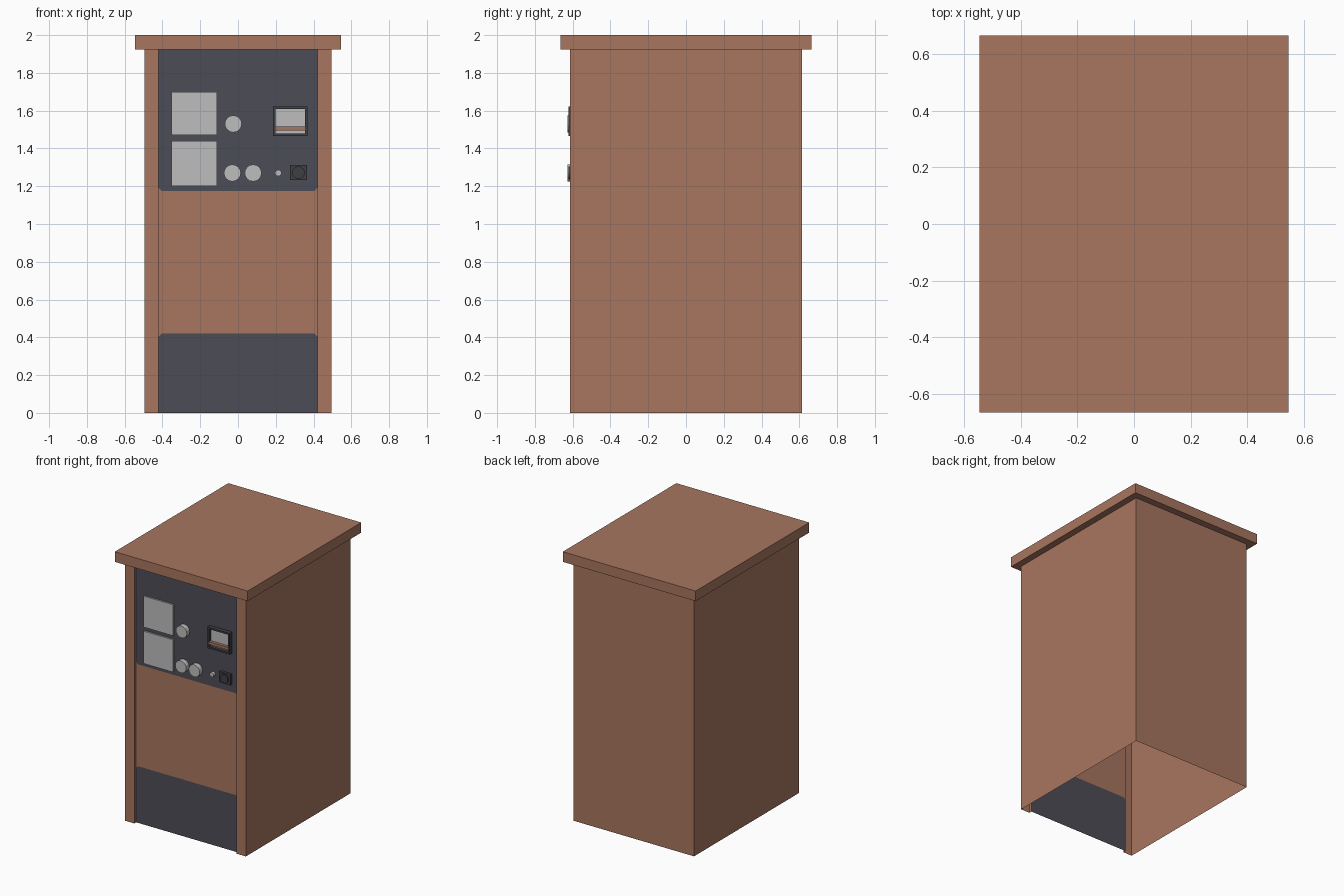
import bpy, bmesh, math
from mathutils import Matrix

if "Cube" in bpy.data.objects:
    bpy.data.objects.remove(bpy.data.objects["Cube"])


def material(name, rgb):
    m = bpy.data.materials.new(name)
    m.diffuse_color = (*rgb, 1)
    m.use_nodes = True
    m.node_tree.nodes["Principled BSDF"].inputs["Base Color"].default_value = m.diffuse_color
    return m


BROWN = material("brown_wood", (0.392, 0.181, 0.114))
SLATE = material("slate_panel", (0.073, 0.074, 0.093))
GREY = material("light_grey", (0.51, 0.51, 0.52))
DARK = material("dark_trim", (0.05, 0.05, 0.06))

FRONT, PANEL, BACK = -0.615, -0.593, 0.613   # y of frame, recessed panel, back
W, IN, H, TOP = 0.495, 0.42, 1.925, 2.0


def finish(name, bm, mat):
    me = bpy.data.meshes.new(name)
    bm.to_mesh(me)
    bm.free()
    me.materials.append(mat)
    ob = bpy.data.objects.new(name, me)
    bpy.context.collection.objects.link(ob)
    return ob


def box(name, x0, x1, y0, y1, z0, z1, mat):
    bm = bmesh.new()
    bmesh.ops.create_cube(bm, size=1)
    bmesh.ops.scale(bm, vec=(x1 - x0, y1 - y0, z1 - z0), verts=bm.verts)
    bmesh.ops.translate(bm, vec=((x0 + x1) / 2, (y0 + y1) / 2, (z0 + z1) / 2), verts=bm.verts)
    return finish(name, bm, mat)


def knob(name, x, z, r, y0, y1, mat, sides=16):
    bm = bmesh.new()
    bmesh.ops.create_cone(bm, cap_ends=True, segments=sides, radius1=r, radius2=r, depth=y1 - y0,
                          matrix=Matrix.Translation((x, (y0 + y1) / 2, z)) @ Matrix.Rotation(math.pi / 2, 4, 'X'))
    return finish(name, bm, mat)


def front_sheet(name, pts, mat):
    bm = bmesh.new()
    bm.faces.new([bm.verts.new((x, PANEL, z)) for x, z in pts])
    return finish(name, bm, mat)


# Cabinet shell: sides, back and front frame strips, open underneath
half = [(IN, PANEL), (IN, FRONT), (W, FRONT), (W, BACK)]
path = half + [(-x, y) for x, y in reversed(half)]
bm = bmesh.new()
low = [bm.verts.new((x, y, 0)) for x, y in path]
high = [bm.verts.new((x, y, H)) for x, y in path]
for i in range(len(path) - 1):
    bm.faces.new((low[i], low[i + 1], high[i + 1], high[i]))
finish("cabinet_shell", bm, BROWN)

# Overhanging lid
box("lid", -0.545, 0.545, -0.665, 0.665, H, TOP, BROWN)

# Recessed front: kick panel, door and control panel with clipped corners
C, Z1, Z2 = 0.015, 0.42, 1.175
kick_edge = [(IN, Z1 - C), (IN - C, Z1), (C - IN, Z1), (-IN, Z1 - C)]
control_edge = [(-IN, Z2 + C), (C - IN, Z2), (IN - C, Z2), (IN, Z2 + C)]
front_sheet("kick_panel", [(-IN, 0), (IN, 0)] + kick_edge, SLATE)
front_sheet("door_panel", kick_edge[::-1] + control_edge[::-1], BROWN)
front_sheet("control_panel", control_edge + [(IN, H), (-IN, H)], SLATE)

# Two square plates
for name, z0, z1 in (("upper_plate", 1.47, 1.70), ("lower_plate", 1.20, 1.44)):
    box(name, -0.352, -0.11, PANEL - 0.012, PANEL, z0, z1, GREY)

# Dials and small button
for name, x, z, r, d in (("upper_dial", -0.025, 1.53, 0.045, 0.035),
                         ("left_dial", -0.03, 1.27, 0.045, 0.035),
                         ("right_dial", 0.08, 1.27, 0.045, 0.035),
                         ("small_button", 0.213, 1.27, 0.017, 0.02)):
    knob(name, x, z, r, PANEL - d, PANEL, GREY)

# Meter: dark frame bars, pale window and brown ledge
x0, x1, z0, z1, t, yf = 0.185, 0.367, 1.465, 1.622, 0.013, PANEL - 0.03
for name, a, b, c, d in (("meter_frame_left", x0, x0 + t, z0, z1),
                         ("meter_frame_right", x1 - t, x1, z0, z1),
                         ("meter_frame_bottom", x0 + t, x1 - t, z0, z0 + t),
                         ("meter_frame_top", x0 + t, x1 - t, z1 - t, z1)):
    box(name, a, b, yf, PANEL, c, d, DARK)
box("meter_window", x0 + t, x1 - t, PANEL - 0.008, PANEL, z0 + t, z1 - t, GREY)
box("meter_ledge", x0 + t, x1 - t, yf, PANEL - 0.008, 1.495, 1.515, BROWN)

# Switch block with round button
box("switch_block", 0.275, 0.366, PANEL - 0.02, PANEL, 1.233, 1.312, DARK)
knob("switch_button", 0.32, 1.272, 0.033, PANEL - 0.03, PANEL - 0.02, DARK)
